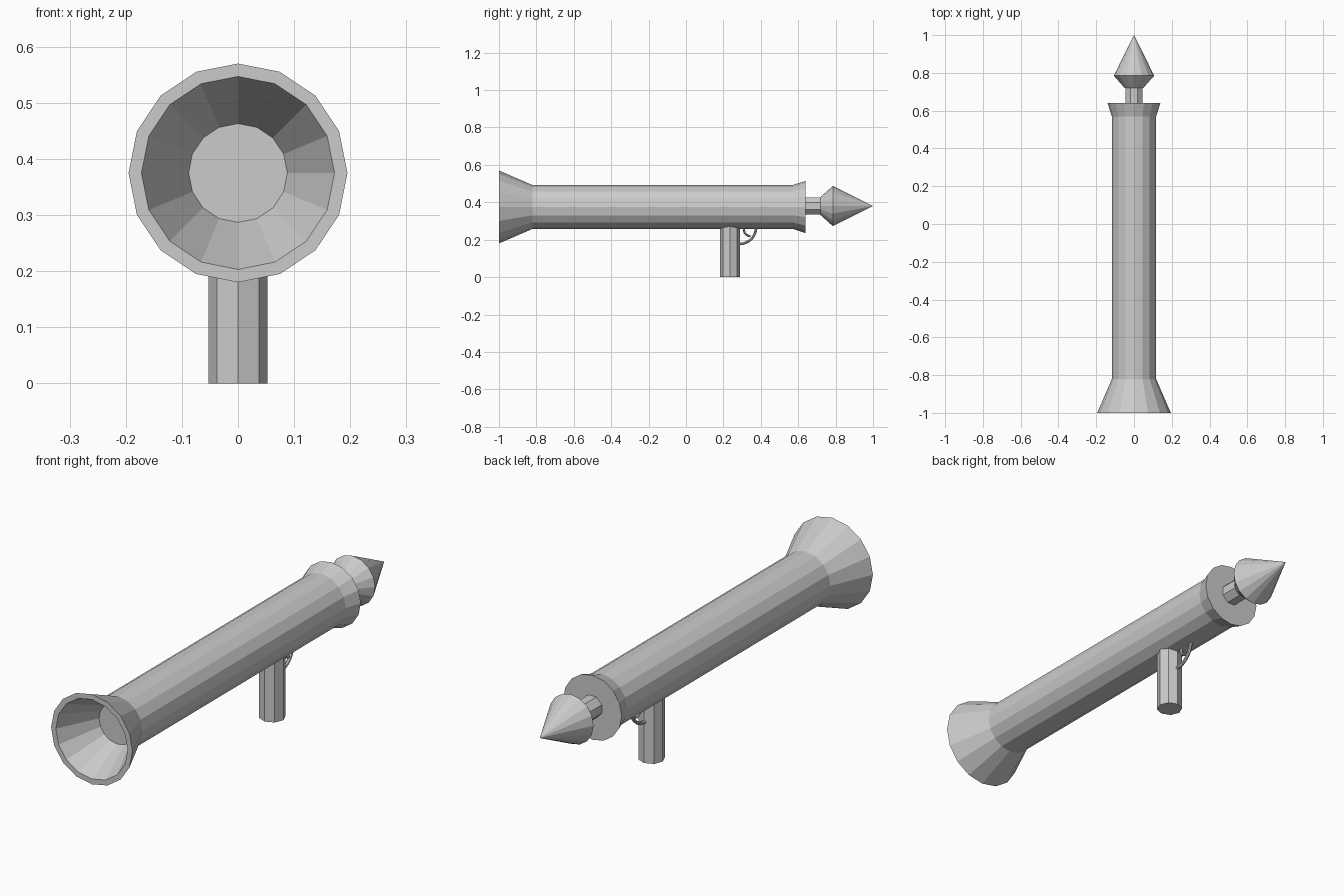
import bpy, bmesh, math
from mathutils import Vector

if "Cube" in bpy.data.objects:
    bpy.data.objects.remove(bpy.data.objects["Cube"])


def finish(name, bm):
    bmesh.ops.recalc_face_normals(bm, faces=bm.faces)
    me = bpy.data.meshes.new(name)
    bm.to_mesh(me)
    bm.free()
    ob = bpy.data.objects.new(name, me)
    bpy.context.collection.objects.link(ob)
    return ob


def lathe_y(name, profile, sides, z, turn=0.0):
    """Revolve (radius, y) points about a y-directed axis; ends are closed."""
    bm = bmesh.new()
    rings = []
    for r, y in profile:
        if r == 0:
            rings.append([bm.verts.new((0, y, z))])
            continue
        rings.append([bm.verts.new((r * math.sin(a), y, z + r * math.cos(a)))
                      for a in (turn + 2 * math.pi * i / sides for i in range(sides))])
    for a, b in zip(rings, rings[1:]):
        for i in range(sides):
            j = (i + 1) % sides
            if len(b) == 1:
                bm.faces.new((a[i], a[j], b[0]))
            else:
                bm.faces.new((a[i], a[j], b[j], b[i]))
    for ring in (rings[0], rings[-1]):
        if len(ring) > 1:
            bm.faces.new(ring)
    return finish(name, bm)


def sweep_yz(name, path, thick, width):
    """Sweep an octagonal section along a path in the x = 0 plane."""
    bm = bmesh.new()
    pts = [Vector((0, y, z)) for y, z in path]
    rings = []
    for k, p in enumerate(pts):
        t = (pts[min(k + 1, len(pts) - 1)] - pts[max(k - 1, 0)]).normalized()
        n = t.cross(Vector((1, 0, 0)))
        ring = []
        for i in range(8):
            a = math.pi * i / 4
            ring.append(bm.verts.new(p + n * thick * math.cos(a)
                                     + Vector((width * math.sin(a), 0, 0))))
        rings.append(ring)
    for a, b in zip(rings, rings[1:]):
        for i in range(8):
            j = (i + 1) % 8
            bm.faces.new((a[i], a[j], b[j], b[i]))
    bm.faces.new(rings[0])
    bm.faces.new(rings[-1])
    return finish(name, bm)


def arc(cy, cz, r, start, end, n):
    return [(cy + r * math.cos(math.radians(start + (end - start) * i / n)),
             cz + r * math.sin(math.radians(start + (end - start) * i / n)))
            for i in range(n + 1)]


# launch tube: hollow rear bell, straight barrel, flared muzzle
lathe_y("launch_tube", [(0.088, -0.825), (0.172, -1.0), (0.195, -1.0), (0.117, -0.82),
                        (0.117, 0.57), (0.14, 0.64)], 16, 0.375)

# rocket: stem and double-cone warhead
lathe_y("rocket_stem", [(0.049, 0.62), (0.049, 0.73)], 8, 0.38, math.pi / 8)
lathe_y("warhead", [(0.049, 0.72), (0.107, 0.785), (0, 1.0)], 16, 0.38)

# octagonal grip
bm = bmesh.new()
bmesh.ops.create_cone(bm, cap_ends=True, segments=8, radius1=0.053, radius2=0.053, depth=0.28)
bmesh.ops.translate(bm, verts=bm.verts, vec=(0, 0.235, 0.14))
finish("grip", bm)

# trigger guard and trigger
sweep_yz("trigger_guard", arc(0.285, 0.267, 0.09, -92, 5, 8), 0.007, 0.008)
sweep_yz("trigger", arc(0.345, 0.255, 0.036, 165, 270, 5), 0.006, 0.008)
